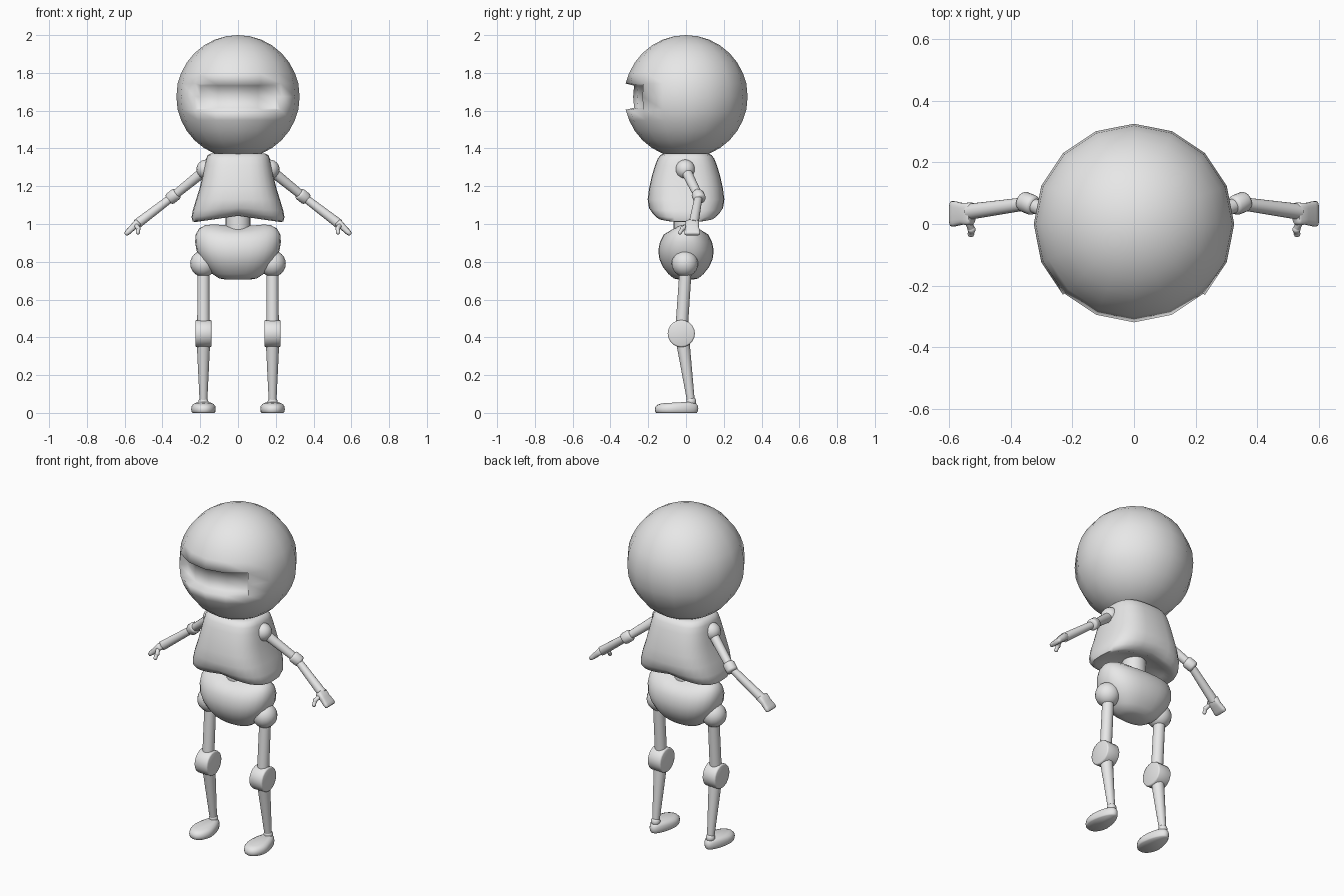
import bpy, bmesh, math
from mathutils import Vector, Matrix

if "Cube" in bpy.data.objects:
    bpy.data.objects.remove(bpy.data.objects["Cube"])

grey = bpy.data.materials.new("plain_grey")
grey.diffuse_color = (0.8, 0.8, 0.8, 1)
grey.use_nodes = True
grey.node_tree.nodes["Principled BSDF"].inputs["Base Color"].default_value = grey.diffuse_color


def finish(name, bm, angle=50):
    bmesh.ops.recalc_face_normals(bm, faces=bm.faces)
    me = bpy.data.meshes.new(name)
    bm.to_mesh(me)
    bm.free()
    ob = bpy.data.objects.new(name, me)
    bpy.context.collection.objects.link(ob)
    me.materials.append(grey)
    bpy.ops.object.select_all(action='DESELECT')
    ob.select_set(True)
    bpy.context.view_layer.objects.active = ob
    if angle is None:
        bpy.ops.object.shade_smooth()
    else:
        bpy.ops.object.shade_smooth_by_angle(angle=math.radians(angle))
    return ob


def ball(name, loc, r):
    bm = bmesh.new()
    bmesh.ops.create_uvsphere(bm, u_segments=16, v_segments=12, radius=r,
                              matrix=Matrix.Translation(loc))
    return finish(name, bm)


def rod(name, a, b, r1, r2, bevel=0):
    """Tapered cylinder from point a to point b."""
    a, b = Vector(a), Vector(b)
    d = b - a
    m = Matrix.Translation((a + b) / 2) @ d.to_track_quat('Z', 'Y').to_matrix().to_4x4()
    bm = bmesh.new()
    bmesh.ops.create_cone(bm, cap_ends=True, segments=20, radius1=r1, radius2=r2,
                          depth=d.length, matrix=m)
    if bevel:
        rims = [e for e in bm.edges if any(len(f.verts) > 4 for f in e.link_faces)]
        bmesh.ops.bevel(bm, geom=rims, offset=bevel, segments=2, affect='EDGES', profile=0.5)
    return finish(name, bm)


def loft(name, sections, power=2.0, n=28, warp=None, angle=60):
    """Stack of rounded-box sections (z, half width, half depth); warp moves each point."""
    bm = bmesh.new()
    rings = []
    for z, rx, ry in sections:
        ring = []
        for i in range(n):
            t = 2 * math.pi * i / n
            c, s = math.cos(t), math.sin(t)
            p = Vector((rx * math.copysign(abs(c) ** (2 / power), c),
                        ry * math.copysign(abs(s) ** (2 / power), s), z))
            ring.append(bm.verts.new(warp(p) if warp else p))
        rings.append(ring)
    for lo, hi in zip(rings, rings[1:]):
        for i in range(n):
            j = (i + 1) % n
            bm.faces.new((lo[i], lo[j], hi[j], hi[i]))
    bm.faces.new(rings[0][::-1])
    bm.faces.new(rings[-1])
    return finish(name, bm, angle)


# head with a sunken visor slot
bm = bmesh.new()
bmesh.ops.create_uvsphere(bm, u_segments=16, v_segments=16, radius=0.326)
for v in bm.verts:
    if 0.05 < abs(v.co.z) < 0.08:
        v.co.z *= 1.09
slot = [f for f in bm.faces
        if abs(f.calc_center_median().z) < 0.06
        and abs(f.calc_center_median().x) < -f.calc_center_median().y]
bmesh.ops.inset_region(bm, faces=slot, thickness=0.006, depth=-0.045, use_even_offset=True)
bmesh.ops.translate(bm, verts=bm.verts, vec=(0, 0, 1.674))
finish("head", bm, None)


# torso, hem arched in the middle
def arch(p):
    if p.z < 1.1:
        p.z += 0.035 * (1 - min(1, abs(p.x) / 0.24)) * min(1, (1.1 - p.z) / 0.07)
    return p


loft("torso", [(1.035, 0.10, 0.05), (1.018, 0.18, 0.10), (1.008, 0.222, 0.135),
               (1.013, 0.24, 0.158), (1.035, 0.246, 0.18), (1.07, 0.24, 0.196),
               (1.13, 0.222, 0.203), (1.19, 0.203, 0.195), (1.25, 0.189, 0.182),
               (1.31, 0.177, 0.164), (1.345, 0.169, 0.15), (1.365, 0.16, 0.136),
               (1.374, 0.14, 0.115)], power=2.9, warp=arch)

rod("waist", (0, 0, 0.95), (0, 0, 1.08), 0.066, 0.066)


# pelvis, slightly dipped on top
def dip(p):
    if p.z > 0.95:
        p.z -= 0.015 * (1 - min(1, abs(p.x) / 0.17))
    return p


loft("pelvis", [(0.705, 0.06, 0.035), (0.712, 0.10, 0.065), (0.735, 0.135, 0.093),
                (0.775, 0.172, 0.124), (0.815, 0.2, 0.141), (0.86, 0.22, 0.147),
                (0.905, 0.227, 0.138), (0.945, 0.224, 0.117), (0.975, 0.207, 0.085),
                (0.993, 0.175, 0.05), (1.0, 0.14, 0.025)], power=2.4, warp=dip)

for s, side in ((1, "right"), (-1, "left")):
    def P(x, y, z):
        return Vector((s * x, y, z))

    # leg
    ball(side + "_hip", P(0.183, -0.006, 0.79), 0.07)
    rod(side + "_thigh", P(0.183, 0, 0.79), P(0.183, -0.025, 0.42), 0.032, 0.033)
    rod(side + "_knee", P(0.14, -0.025, 0.42), P(0.226, -0.025, 0.42), 0.072, 0.072, 0.008)
    rod(side + "_shin", P(0.183, -0.02, 0.40), P(0.183, 0.027, 0.055), 0.037, 0.02)
    ball(side + "_ankle", P(0.183, 0.028, 0.06), 0.026)

    # foot, wide at the toe and narrow at the heel
    def sole(p):
        p.x *= 1 - 0.3 * max(-0.3, p.y / 0.115)
        p.z *= 1 + 0.12 * p.y / 0.115
        return P(p.x + 0.183, p.y - 0.05, p.z)

    loft(side + "_foot", [(0, 0.055, 0.107), (0.006, 0.06, 0.112), (0.02, 0.062, 0.115),
                          (0.036, 0.06, 0.112), (0.048, 0.052, 0.1), (0.055, 0.036, 0.08)],
         power=2.2, warp=sole)

    # arm
    shoulder, elbow, wrist = P(0.168, -0.004, 1.289), P(0.344, 0.067, 1.146), P(0.535, 0.04, 1.0)
    ball(side + "_shoulder", shoulder, 0.052)
    rod(side + "_upper_arm", shoulder, elbow, 0.028, 0.023)
    along = (elbow - shoulder).normalized()
    rod(side + "_elbow", elbow - along * 0.03, elbow + along * 0.03, 0.033, 0.033, 0.012)
    rod(side + "_forearm", elbow, wrist, 0.021, 0.026)

    # flat mitten hand, built along the forearm line
    out = Vector((s * 0.72, 0, -0.69))
    across = Vector((s * 0.69, 0, 0.72))

    def palm(p):
        return P(0.535, 0.033, 1.003) + out * p.z + across * p.x + Vector((0, p.y, 0))

    loft(side + "_hand", [(-0.012, 0.017, 0.03), (-0.004, 0.021, 0.037), (0.03, 0.017, 0.035),
                          (0.065, 0.015, 0.041), (0.08, 0.012, 0.041), (0.085, 0.008, 0.035)],
         power=3.5, n=20, warp=palm)

    # thumb
    joint, tip = P(0.528, -0.018, 0.975), P(0.53, -0.032, 0.955)
    rod(side + "_thumb_base", P(0.54, 0.012, 0.995), joint, 0.013, 0.011)
    ball(side + "_thumb_joint", joint, 0.013)
    rod(side + "_thumb", joint, tip, 0.011, 0.01)
    ball(side + "_thumb_tip", tip, 0.011)
